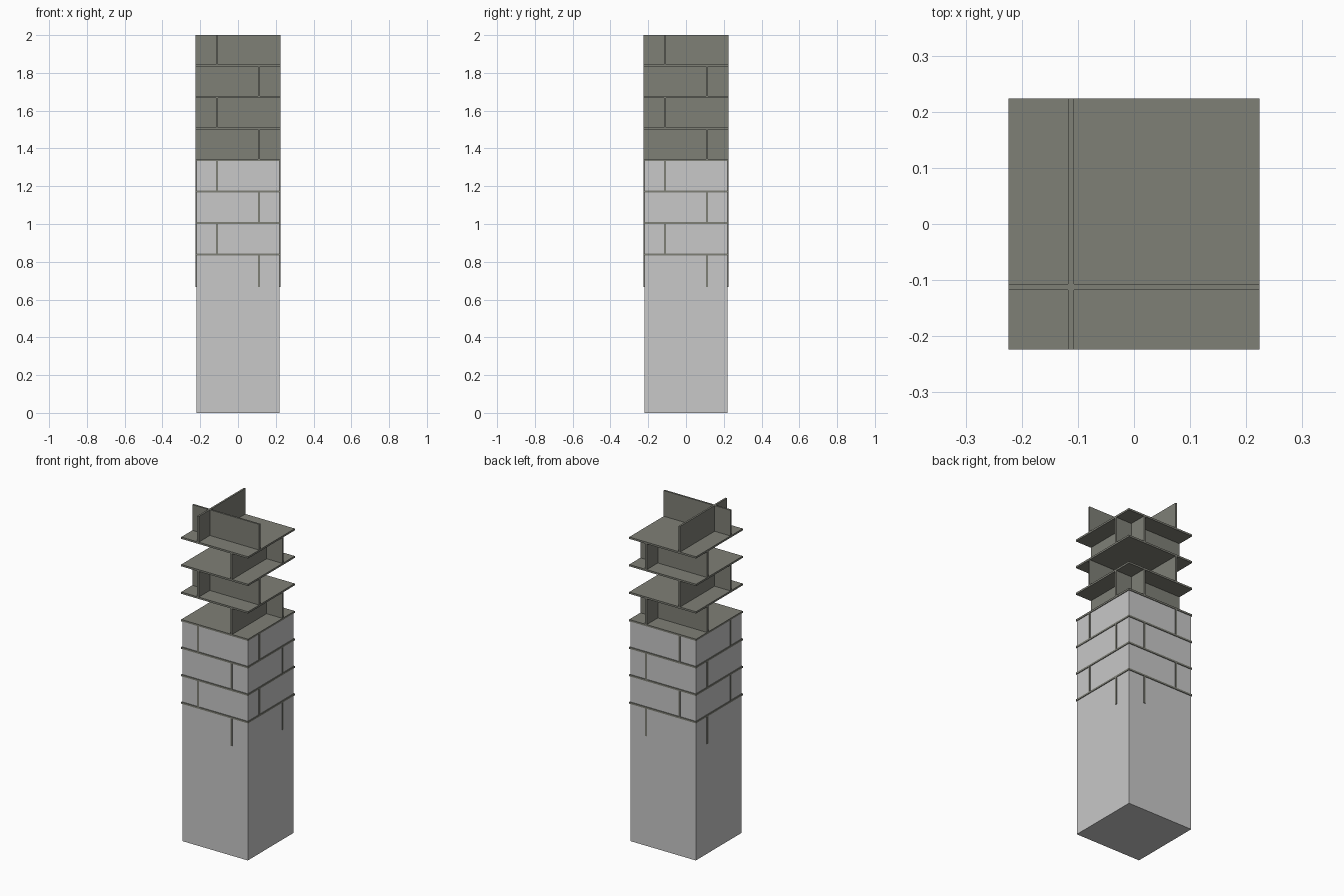
import bpy
import bmesh

cube = bpy.data.objects.get("Cube")
if cube:
    bpy.data.objects.remove(cube, do_unlink=True)

COURSE = 1 / 6      # height of one brick course
HALF = 0.224        # half width of the mortar
JOINT = 0.011       # mortar thickness
OFFSET = HALF / 2   # sideways position of the upright joints


def make_material(name, rgb):
    mat = bpy.data.materials.new(name)
    mat.use_nodes = True
    color = (*rgb, 1)
    mat.diffuse_color = color
    mat.node_tree.nodes["Principled BSDF"].inputs["Base Color"].default_value = color
    return mat


def prism(name, outline, bottom, top, mat):
    """Extrude a flat outline from bottom to top."""
    bm = bmesh.new()
    base = bm.faces.new([bm.verts.new((x, y, bottom)) for x, y in outline])
    side = bmesh.ops.extrude_face_region(bm, geom=[base])["geom"]
    moved = [v for v in side if isinstance(v, bmesh.types.BMVert)]
    bmesh.ops.translate(bm, verts=moved, vec=(0, 0, top - bottom))
    bmesh.ops.recalc_face_normals(bm, faces=bm.faces)
    mesh = bpy.data.meshes.new(name)
    bm.to_mesh(mesh)
    bm.free()
    mesh.materials.append(mat)
    obj = bpy.data.objects.new(name, mesh)
    bpy.context.collection.objects.link(obj)
    return obj


def square(h):
    return [(-h, -h), (h, -h), (h, h), (-h, h)]


def cross(c):
    """Outline of two crossing plates, both centred on c."""
    a, b = c - JOINT / 2, c + JOINT / 2
    h = HALF
    return [(a, -h), (b, -h), (b, a), (h, a), (h, b), (b, b),
            (b, h), (a, h), (a, b), (-h, b), (-h, a), (a, a)]


brick = make_material("light grey brick", (0.58, 0.58, 0.58))
mortar = make_material("dark grey mortar", (0.212, 0.215, 0.183))

# Solid brick pillar
prism("brick_pillar", square(0.22), 0, 8 * COURSE, brick)

# Mortar: crossing upright joints, alternating side each course, with beds between
for i in range(4, 12):
    z = i * COURSE
    bed = JOINT if i > 4 else 0
    side = OFFSET if i % 2 == 0 else -OFFSET
    if bed:
        prism(f"mortar_bed_{i - 4}", square(HALF), z, z + bed, mortar)
    prism(f"upright_joint_{i - 3}", cross(side), z + bed, z + COURSE, mortar)
